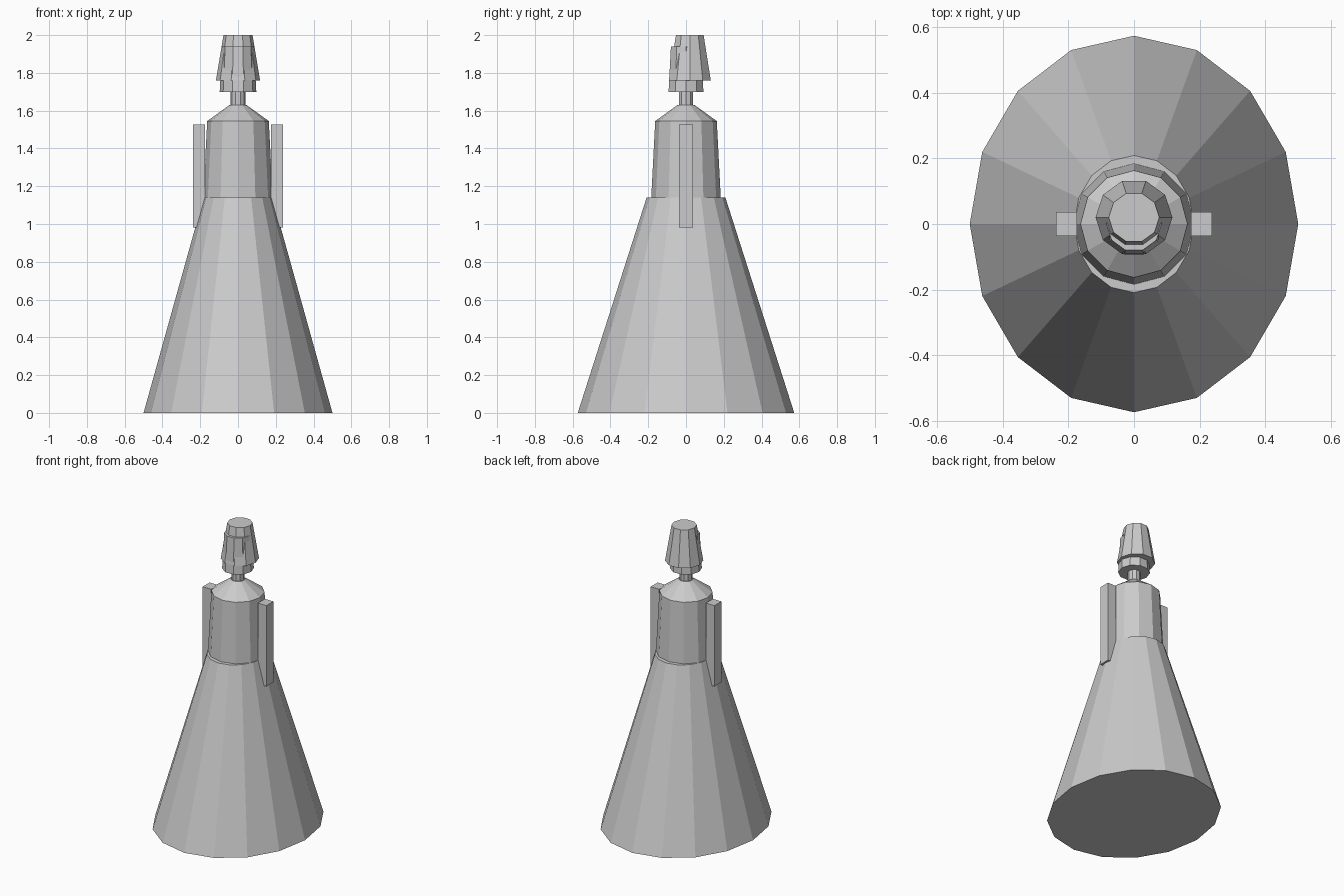
import bpy
import math

cube = bpy.data.objects.get("Cube")
if cube:
    bpy.data.objects.remove(cube, do_unlink=True)

# Single plain material
grey = bpy.data.materials.new("plain_grey")
grey.use_nodes = True
colour = (0.6, 0.6, 0.6, 1)
grey.diffuse_color = colour
grey.node_tree.nodes["Principled BSDF"].inputs["Base Color"].default_value = colour


def finish(name):
    obj = bpy.context.object
    obj.name = name
    obj.data.materials.append(grey)
    return obj


def frustum(name, sides, r_bottom, r_top, z0, z1, y=0.0, stretch=1.0):
    """Faceted tapered cylinder with a corner pointing along x."""
    bpy.ops.mesh.primitive_cone_add(
        vertices=sides, radius1=r_bottom, radius2=r_top, depth=z1 - z0,
        location=(0, y, (z0 + z1) / 2))
    obj = finish(name)
    # Turn the ring so that a corner lies on the x axis
    for v in obj.data.vertices:
        vx, vy = v.co.x, v.co.y
        v.co.x, v.co.y = vy, -vx * stretch
    return obj


# Long oval skirt
frustum("skirt", 16, 0.5, 0.182, 0, 1.14, stretch=1.146)

# Torso and sloping shoulders
frustum("torso", 12, 0.184, 0.163, 1.14, 1.545)
frustum("shoulders", 12, 0.163, 0.045, 1.545, 1.63)

# Neck, head, and the hair set slightly back so the face shows through
frustum("neck", 10, 0.04, 0.04, 1.6, 1.71)
frustum("head", 10, 0.097, 0.084, 1.70, 1.94)
frustum("hair", 10, 0.117, 0.077, 1.76, 2.0, y=0.02)

# Straight arms
for side, name in ((1, "left_arm"), (-1, "right_arm")):
    bpy.ops.mesh.primitive_cube_add(size=1, location=(side * 0.206, 0, 1.253))
    arm = finish(name)
    for v in arm.data.vertices:
        v.co.x *= 0.064
        v.co.y *= 0.074
        v.co.z *= 0.545
